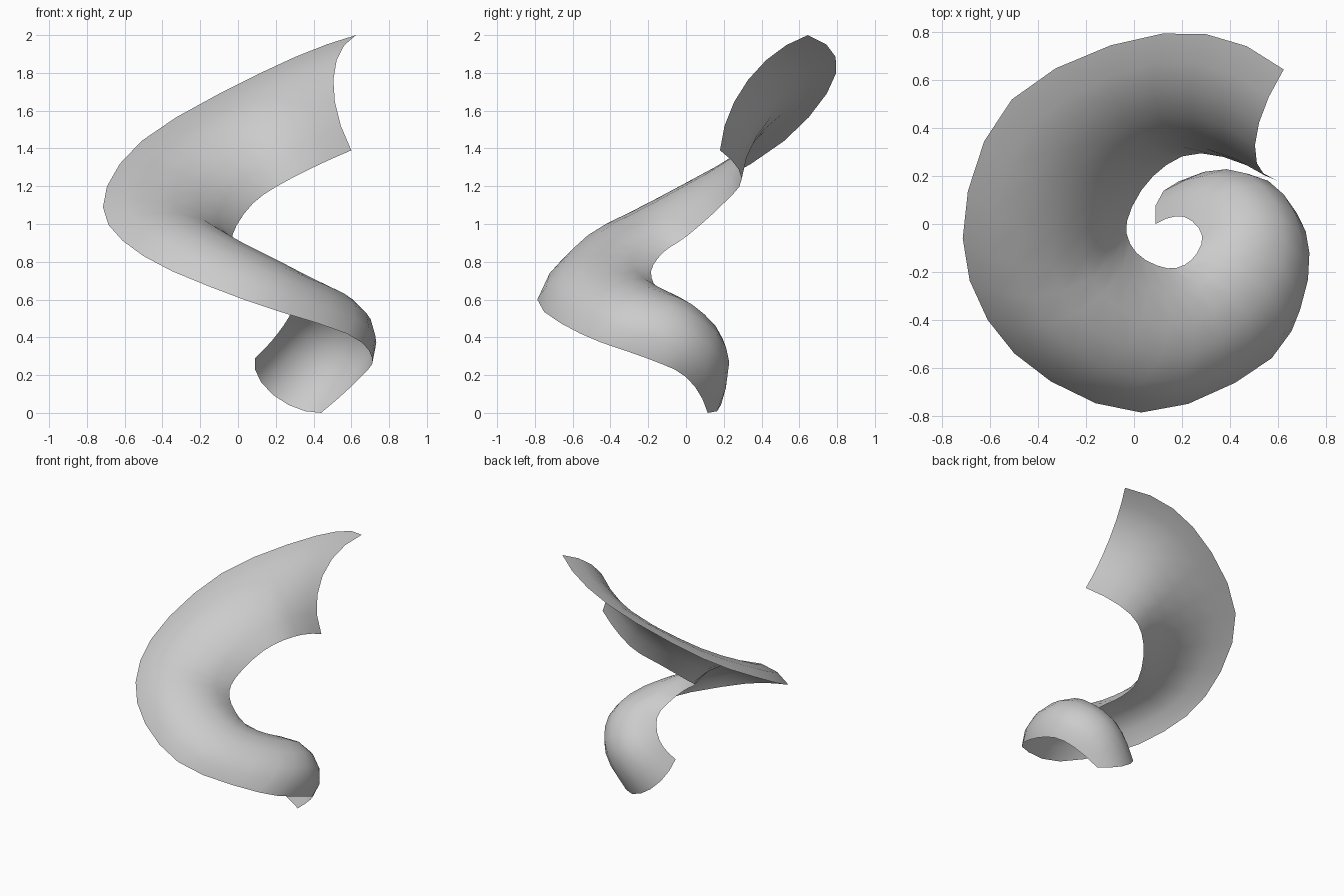
import bpy, bmesh, math
from mathutils import Vector

if "Cube" in bpy.data.objects:
    bpy.data.objects.remove(bpy.data.objects["Cube"])

# Key cross-sections along the spiral: outer rail, crest, inner rail
KEYS = [
    ((.44, .115, 0), (.18, .175, .10), (.09, 0, .29)),
    ((.65, 0, .19), (.42, .21, .37), (.21, .03, .42)),
    ((.71, -.21, .29), (.60, .02, .54), (.285, -.05, .55)),
    ((.575, -.56, .42), (.53, -.25, .65), (.24, -.15, .65)),
    ((.03, -.787, .60), (.25, -.53, .77), (.14, -.185, .75)),
    ((-.50, -.54, .83), (-.14, -.44, .96), (.01, -.12, .85)),
    ((-.715, -.06, 1.09), (-.35, -.18, 1.11), (-.03, .01, .94)),
    ((-.51, .52, 1.44), (-.27, .25, 1.36), (.08, .20, 1.11)),
    ((.12, .795, 1.80), (.10, .47, 1.59), (.28, .295, 1.24)),
    ((.625, .645, 2.0), (.505, .33, 1.765), (.60, .18, 1.39)),
]
STEPS, COLS = 3, 6


def spline(pts, steps):
    """Smooth path through the key points."""
    pts = [Vector(p) for p in pts]
    ext = [3 * pts[0] - 3 * pts[1] + pts[2]] + pts + [3 * pts[-1] - 3 * pts[-2] + pts[-3]]
    out = []
    for i in range(1, len(ext) - 2):
        a, b, c, d = ext[i - 1:i + 3]
        for k in range(steps):
            t = k / steps
            out.append(b + .5 * t * (c - a + t * (2 * a - 5 * b + 4 * c - d
                                                  + t * (3 * (b - c) + d - a))))
    return out + [pts[-1]]


def arc(a, m, b, n):
    """Circular arc from a through m to b."""
    u, v = a - m, b - m
    w = u.cross(v)
    c = m + (v.length_squared * w.cross(u) - u.length_squared * w.cross(v)) / (2 * w.length_squared) * -1
    c = m + (u.length_squared * v.cross(w) + v.length_squared * w.cross(u)) / (2 * w.length_squared)
    e1 = (a - c).normalized()
    e2 = w.normalized().cross(e1)
    r = (a - c).length

    def ang(p):
        return math.atan2((p - c).dot(e2), (p - c).dot(e1)) % math.tau
    end = ang(b)
    if ang(m) > end:
        end -= math.tau
    return [c + r * (math.cos(end * k / n) * e1 + math.sin(end * k / n) * e2) for k in range(n + 1)]


# Open spiral ribbon lofted from curved sections
rails = [spline(r, STEPS) for r in zip(*KEYS)]
bm = bmesh.new()
rows = [[bm.verts.new(p) for p in arc(o, m, i, COLS)] for o, m, i in zip(*rails)]
for r0, r1 in zip(rows, rows[1:]):
    for j in range(COLS):
        bm.faces.new((r0[j], r1[j], r1[j + 1], r0[j + 1]))
for f in bm.faces:
    f.smooth = True
me = bpy.data.meshes.new("spiral_ribbon")
bm.to_mesh(me)
bm.free()
ob = bpy.data.objects.new("spiral_ribbon", me)
bpy.context.collection.objects.link(ob)
